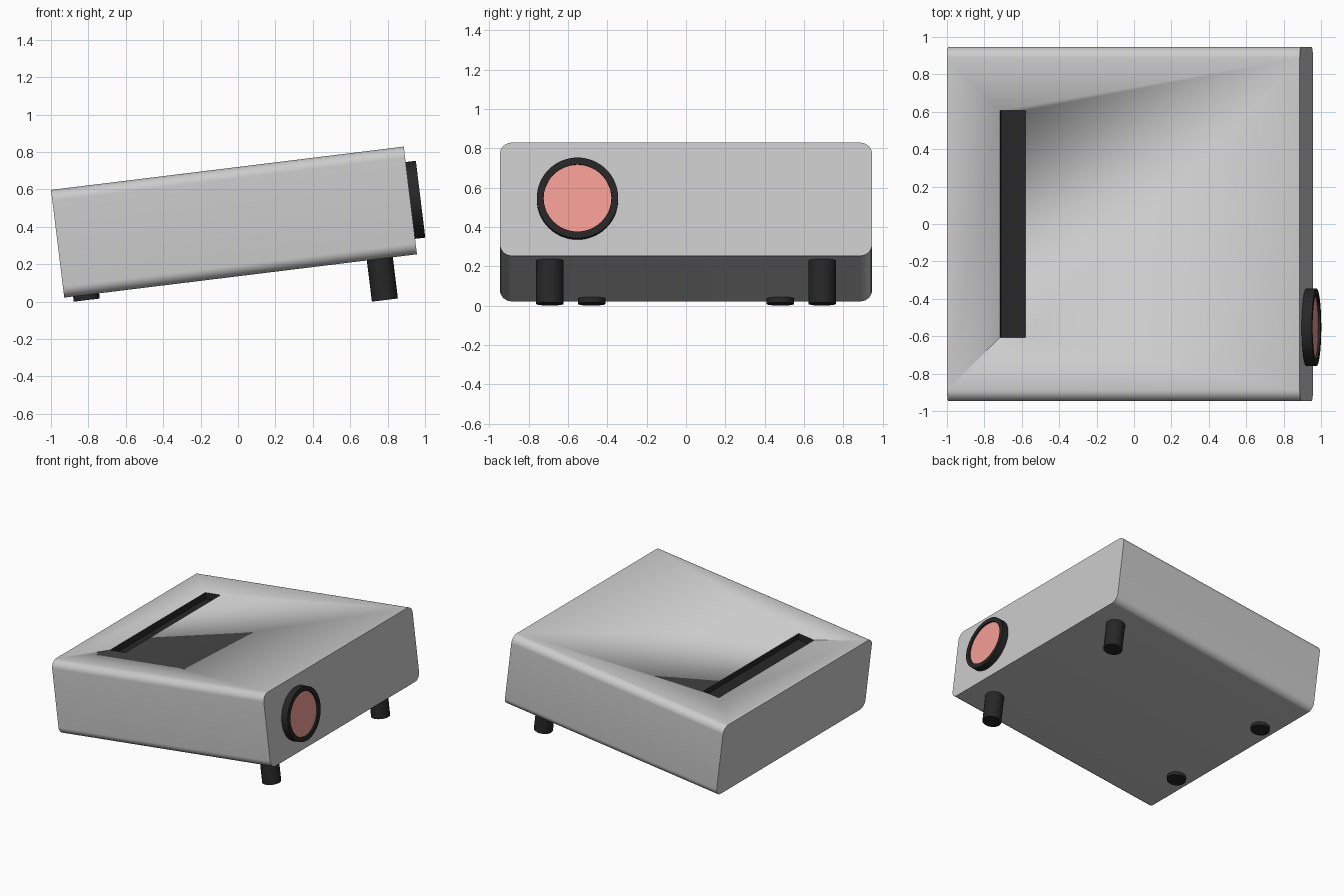
import bpy, bmesh, math
from mathutils import Matrix, Vector

if "Cube" in bpy.data.objects:
    bpy.data.objects.remove(bpy.data.objects["Cube"])

# Everything is built in the untilted frame (origin at rear lower edge), then tilted
TILT = Matrix.Translation((-0.929, 0, 0.0215)) @ Matrix.Rotation(math.radians(-7), 4, 'Y')
L, W, H = 1.9, 1.894, 0.58


def material(name, rgb):
    m = bpy.data.materials.new(name)
    m.diffuse_color = (*rgb, 1)
    m.use_nodes = True
    m.node_tree.nodes["Principled BSDF"].inputs["Base Color"].default_value = m.diffuse_color
    return m


BLACK = material("black_plastic", (0.02, 0.02, 0.02))
PINK = material("pink_glass", (0.9, 0.34, 0.3))


def finish(name, bm, mat=None):
    bmesh.ops.recalc_face_normals(bm, faces=bm.faces)
    me = bpy.data.meshes.new(name)
    bm.to_mesh(me)
    bm.free()
    ob = bpy.data.objects.new(name, me)
    bpy.context.collection.objects.link(ob)
    ob.matrix_world = TILT
    if mat:
        me.materials.append(mat)
    me.shade_smooth()
    me.set_sharp_from_angle(angle=math.radians(35))
    return ob


def box(lo, hi):
    bm = bmesh.new()
    lo, hi = Vector(lo), Vector(hi)
    bmesh.ops.create_cube(bm, size=1, matrix=Matrix.Translation((lo + hi) / 2)
                          @ Matrix.Diagonal((*(hi - lo), 1)))
    return bm


def lathe(name, profile, place, mat, steps=64):
    # Spin a (radius, height) profile about local z
    bm = bmesh.new()
    vs = [bm.verts.new((r, 0, h)) for r, h in profile]
    es = [bm.edges.new(p) for p in zip(vs, vs[1:])]
    bmesh.ops.spin(bm, geom=vs + es, cent=(0, 0, 0), axis=(0, 0, 1),
                   angle=2 * math.pi, steps=steps)
    bmesh.ops.remove_doubles(bm, verts=bm.verts, dist=1e-5)
    bm.transform(place)
    return finish(name, bm, mat)


# Body: box with the four long edges rounded
bm = box((0, -W / 2, 0), (L, W / 2, H))
long_edges = [e for e in bm.edges if abs(e.verts[0].co.x - e.verts[1].co.x) > 1]
bmesh.ops.bevel(bm, geom=long_edges, offset=0.06, segments=10, profile=0.5, affect='EDGES')
body = finish("body", bm)

# Slot cut into the top
X0, X1, Y, D = 0.285, 0.424, 0.607, 0.05
cutter = finish("slot_cutter", box((X0, -Y, H - D), (X1, Y, H + 0.1)))
cutter.hide_render = True
cutter.hide_set(True)
cut = body.modifiers.new("slot", 'BOOLEAN')
cut.object = cutter
cut.operation = 'DIFFERENCE'
cut.solver = 'EXACT'

# Dark lining of the slot, open at the top
e = 0.001
bm = box((X0 + e, -Y + e, H - D + e), (X1 - e, Y - e, H))
bmesh.ops.delete(bm, geom=[f for f in bm.faces if f.normal.z > 0.9], context='FACES')
lining = finish("slot_lining", bm, BLACK)
lining.data.flip_normals()

# Lens ring and glass on the right face
lens = Matrix.Translation((L, -0.552, H / 2)) @ Matrix.Rotation(math.pi / 2, 4, 'Y')
lathe("lens_ring", [(0.172, 0), (0.207, 0), (0.207, 0.055), (0.172, 0.055), (0.172, 0)], lens, BLACK)
lathe("lens_glass", [(0, 0), (0.172, 0), (0.172, 0.043), (0, 0.043)], lens, PINK)

# Tall legs under the lens end, short feet under the other end
for side, s in (("front", -1), ("back", 1)):
    for name, x, y, drop in (("tall_leg", 1.70, 0.693, 0.222), ("short_foot", 0.118, 0.48, 0.028)):
        lathe(f"{side}_{name}", [(0, -drop), (0.07, -drop), (0.07, 0.01), (0, 0.01)],
              Matrix.Translation((x, s * y, 0)), BLACK, 32)
